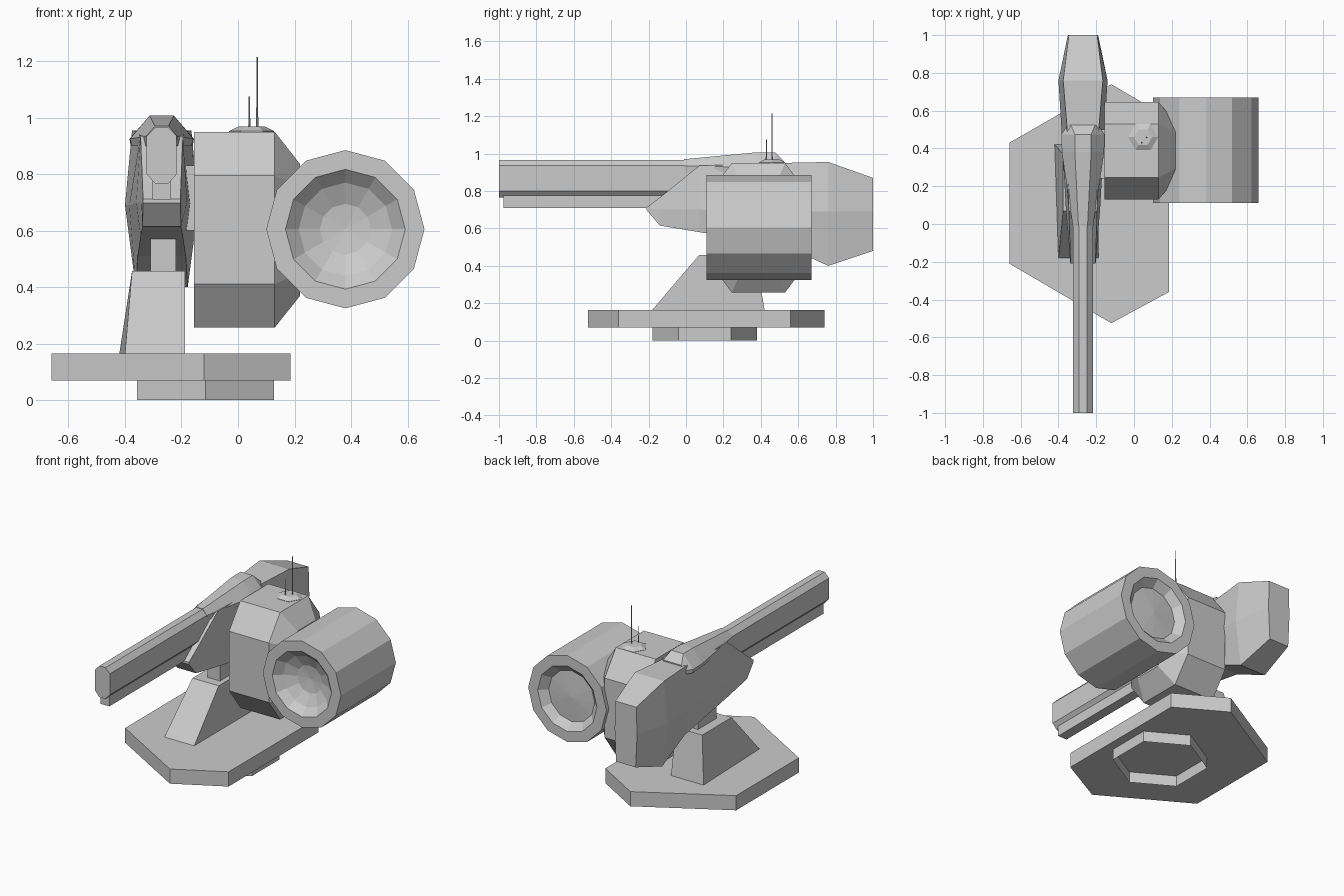
import bpy, bmesh
from math import sin, cos, pi, radians
from mathutils import Vector

if "Cube" in bpy.data.objects:
    bpy.data.objects.remove(bpy.data.objects["Cube"])


def loft(name, rings, cap_start=True, cap_end=True):
    """Skin a list of equal-length rings; a one-point ring becomes an apex."""
    bm = bmesh.new()
    loops = [[bm.verts.new(p) for p in ring] for ring in rings]
    for a, b in zip(loops, loops[1:]):
        n = max(len(a), len(b))
        for i in range(n):
            j = (i + 1) % n
            if len(a) == 1:
                bm.faces.new((a[0], b[j], b[i]))
            elif len(b) == 1:
                bm.faces.new((a[i], a[j], b[0]))
            else:
                bm.faces.new((a[i], a[j], b[j], b[i]))
    if cap_start and len(loops[0]) > 2:
        bm.faces.new(loops[0][::-1])
    if cap_end and len(loops[-1]) > 2:
        bm.faces.new(loops[-1])
    bmesh.ops.recalc_face_normals(bm, faces=bm.faces)
    mesh = bpy.data.meshes.new(name)
    bm.to_mesh(mesh)
    bm.free()
    obj = bpy.data.objects.new(name, mesh)
    bpy.context.collection.objects.link(obj)
    return obj


def rect(x0, x1, y0, y1, z):
    return [(x0, y0, z), (x1, y0, z), (x1, y1, z), (x0, y1, z)]


def box(name, x0, x1, y0, y1, z0, z1):
    return loft(name, [rect(x0, x1, y0, y1, z0), rect(x0, x1, y0, y1, z1)])


def ngon(n, r, cx, cy, z, start=0):
    return [(cx + r * cos(start + 2 * pi * i / n),
             cy + r * sin(start + 2 * pi * i / n), z) for i in range(n)]


def section(y, pairs, cx=-0.27):
    """Symmetric cross-section at y from (half width, z) pairs, bottom to top."""
    return ([(cx + w, y, z) for w, z in pairs] +
            [(cx - w, y, z) for w, z in reversed(pairs)])


# Base: irregular hexagonal plate on an open hexagonal ring
plate = [(-0.66, 0.43), (-0.66, -0.21), (-0.12, -0.525),
         (0.185, -0.36), (0.185, 0.56), (-0.12, 0.74)]
loft("base_plate", [[(x, y, z) for x, y in plate] for z in (0.07, 0.165)])
loft("base_ring", [ngon(6, 0.28, -0.115, 0.10, z, pi / 2) for z in (0, 0.07)],
     False, False)

# Pedestal and neck
loft("pedestal", [
    [(-0.40, -0.18, 0.165), (-0.187, -0.18, 0.165),
     (-0.187, 0.42, 0.165), (-0.42, 0.42, 0.165)],
    rect(-0.375, -0.187, 0.07, 0.37, 0.457)])
box("neck", -0.31, -0.22, 0.13, 0.32, 0.45, 0.62)

# Gun housing: faceted body widening to the rear
housing = [
    (-0.21, (0.066, 0.698), (0.067, 0.705), (0.066, 0.712)),
    (-0.14, (0.068, 0.615), (0.072, 0.70), (0.068, 0.765)),
    (0.07, (0.075, 0.58), (0.090, 0.70), (0.075, 0.935)),
    (0.52, (0.085, 0.51), (0.115, 0.69), (0.085, 0.95)),
    (0.76, (0.092, 0.40), (0.130, 0.69), (0.105, 0.955)),
    (1.00, (0.070, 0.48), (0.080, 0.69), (0.075, 0.87)),
]
loft("gun_housing", [section(y, p) for y, *p in housing])

# Fairing that tapers over the barrel root
fairing = [
    (-0.01, (0.052, 0.90), (0.054, 0.935), (0.024, 0.97)),
    (0.38, (0.105, 0.90), (0.112, 0.925), (0.043, 1.007)),
    (0.475, (0.110, 0.90), (0.114, 0.925), (0.043, 1.007)),
    (0.525, (0.080, 0.90), (0.080, 0.925), (0.065, 0.957)),
]
loft("barrel_fairing", [section(y, p) for y, *p in fairing])

# Barrel with under-rail
barrel = [(0.022, 0.765), (0.053, 0.80), (0.053, 0.935), (0.022, 0.967)]
loft("barrel", [section(y, barrel) for y in (-1.0, 0.3)])
rail = [(0.032, 0.71), (0.032, 0.79)]
loft("barrel_rail", [section(-0.975, rail), section(0.1, rail)])

# Octagonal central body, tapered on the right
def body_ring(x, y0, y1, z0, z1, cy, cz):
    return [(x, y0 + cy, z0), (x, y1 - cy, z0), (x, y1, z0 + cz),
            (x, y1, z1 - cz), (x, y1 - cy, z1), (x, y0 + cy, z1),
            (x, y0, z1 - cz), (x, y0, z0 + cz)]

loft("central_body", [
    body_ring(-0.155, 0.13, 0.645, 0.257, 0.95, 0.115, 0.154),
    body_ring(0.13, 0.13, 0.645, 0.257, 0.95, 0.115, 0.154),
    body_ring(0.22, 0.235, 0.54, 0.37, 0.835, 0.06, 0.08)])
box("pivot_block", -0.20, -0.14, 0.24, 0.50, 0.60, 0.83)

# Twelve-sided drum with recessed lenses at both ends
def drum_ring(r, y):
    if r == 0:
        return [(0.38, y, 0.605)]
    return [(0.38 + r * sin(pi * i / 6), y, 0.605 + r * cos(pi * i / 6))
            for i in range(12)]

drum = [(0, 0.20), (0.09, 0.19), (0.165, 0.155), (0.212, 0.11), (0.28, 0.11),
        (0.28, 0.67), (0.212, 0.67), (0.165, 0.625), (0, 0.635)]
loft("sensor_drum", [drum_ring(r, y) for r, y in drum])

# Antenna base and two whip antennas
loft("antenna_base", [ngon(6, 0.08, 0.048, 0.46, 0.945),
                      ngon(6, 0.08, 0.048, 0.46, 0.952),
                      ngon(6, 0.048, 0.048, 0.46, 0.968)])
for name, x, y, top in (("antenna_long", 0.068, 0.46, 1.215),
                        ("antenna_short", 0.04, 0.43, 1.075)):
    loft(name, [ngon(4, 0.004, x, y, 0.96), ngon(4, 0.002, x, y, top)])
